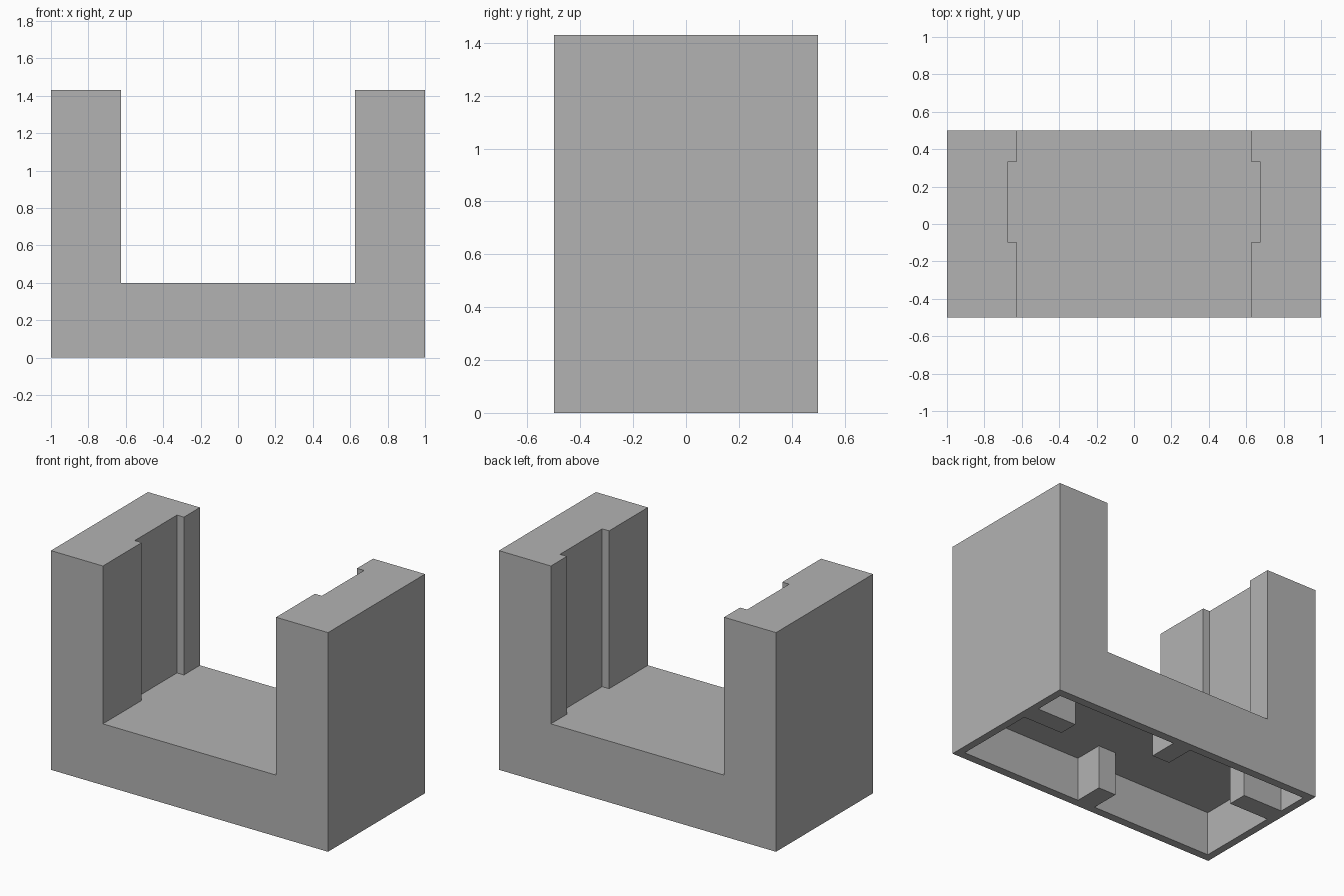
import bpy
import bmesh

cube = bpy.data.objects.get("Cube")
if cube:
    bpy.data.objects.remove(cube, do_unlink=True)

grey = bpy.data.materials.new("plain grey")
grey.use_nodes = True
colour = (0.45, 0.45, 0.45, 1)
grey.diffuse_color = colour
grey.node_tree.nodes["Principled BSDF"].inputs["Base Color"].default_value = colour


def prism(name, outline, bottom, top):
    """Extrude a flat outline straight up into a solid."""
    bm = bmesh.new()
    base = bm.faces.new([bm.verts.new((x, y, bottom)) for x, y in outline])
    moved = bmesh.ops.extrude_face_region(bm, geom=[base])["geom"]
    bmesh.ops.translate(bm, vec=(0, 0, top - bottom),
                        verts=[v for v in moved if isinstance(v, bmesh.types.BMVert)])
    bmesh.ops.recalc_face_normals(bm, faces=bm.faces)
    mesh = bpy.data.meshes.new(name)
    bm.to_mesh(mesh)
    bm.free()
    mesh.materials.append(grey)
    obj = bpy.data.objects.new(name, mesh)
    bpy.context.collection.objects.link(obj)
    return obj


def mirrored(half):
    """Close a right-hand outline with its mirror image across x."""
    return half + [(-x, y) for x, y in reversed(half)]


def cut(target, cutter):
    cutter.hide_render = True
    mod = target.modifiers.new(cutter.name, "BOOLEAN")
    mod.operation = "DIFFERENCE"
    mod.solver = "EXACT"
    mod.object = cutter
    bpy.context.view_layer.objects.active = target
    bpy.ops.object.modifier_apply(modifier=mod.name)
    bpy.data.objects.remove(cutter, do_unlink=True)


# Full block
body = prism("channel_block", mirrored([(1, -0.5), (1, 0.5)]), 0, 1.43)

# Opening between the uprights, with a shallow vertical groove in each one
inner, groove = 0.625, 0.675
opening = mirrored([(inner, -0.6), (inner, -0.1), (groove, -0.1),
                    (groove, 0.335), (inner, 0.335), (inner, 0.6)])
cut(body, prism("opening_cutter", opening, 0.4, 1.6))

# Hollow underside, leaving ribs on all four walls
wall_x, wall_y = 0.95, 0.445
rib, rib_y = 0.065, 0.25
cavity = mirrored([(rib, -rib_y), (rib, -wall_y), (wall_x, -wall_y),
                   (wall_x, 0.11), (0.66, 0.11), (0.66, 0.24),
                   (wall_x, 0.24), (wall_x, wall_y), (rib, wall_y), (rib, rib_y)])
cut(body, prism("cavity_cutter", cavity, -0.1, 0.29))
